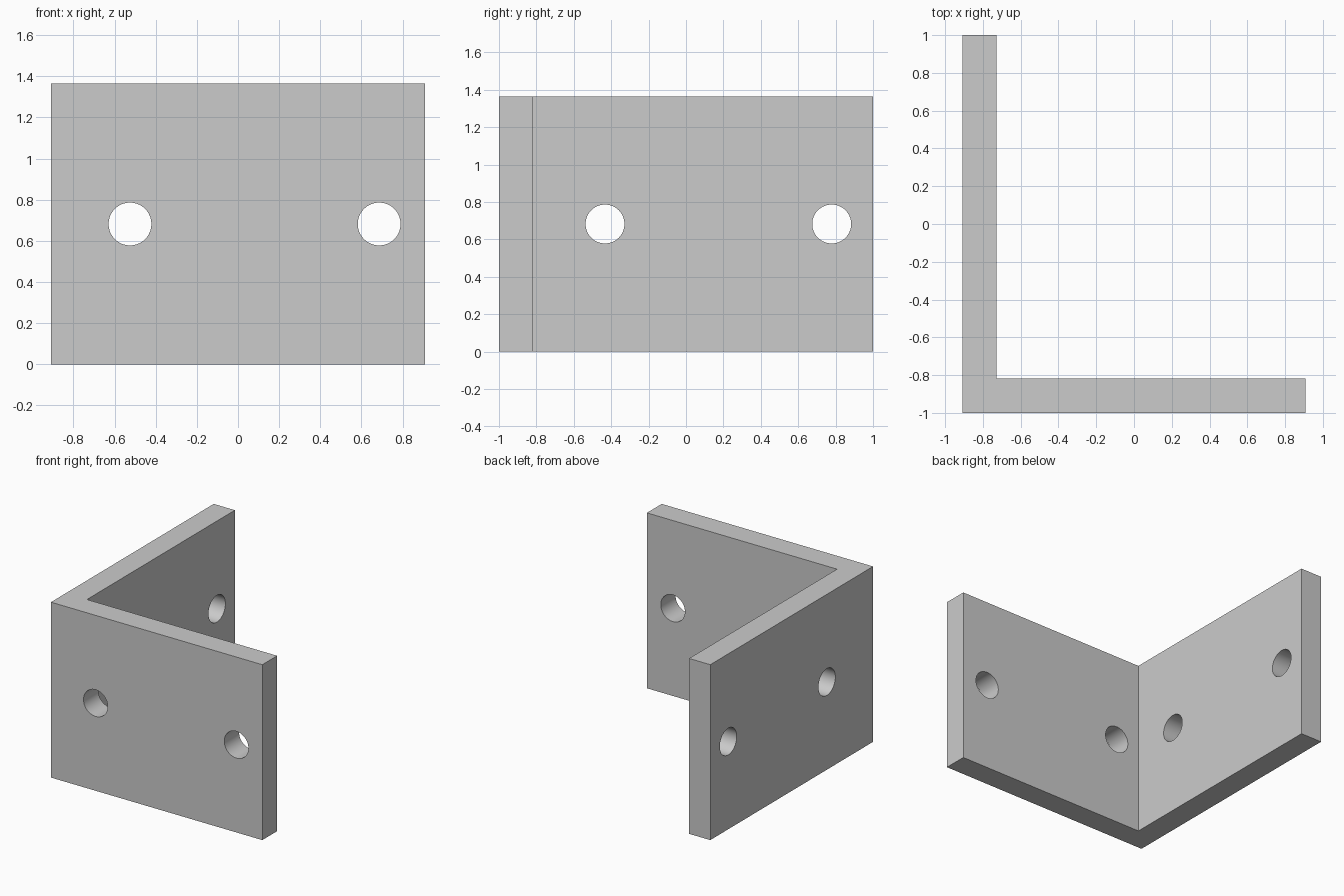
import bpy, bmesh
from math import pi, radians
from mathutils import Matrix, Vector

if "Cube" in bpy.data.objects:
    bpy.data.objects.remove(bpy.data.objects["Cube"])

W, D, H, T = 1.818, 2.0, 1.364, 0.182   # width, depth, height, plate thickness
HOLE_R = 0.104
x0, y0 = -W / 2, -D / 2


def make_object(name, bm):
    mesh = bpy.data.meshes.new(name)
    bmesh.ops.recalc_face_normals(bm, faces=bm.faces)
    bm.to_mesh(mesh)
    bm.free()
    obj = bpy.data.objects.new(name, mesh)
    bpy.context.collection.objects.link(obj)
    return obj


# L-shaped angle bracket, extruded upwards
bm = bmesh.new()
profile = [(x0, y0), (-x0, y0), (-x0, y0 + T), (x0 + T, y0 + T), (x0 + T, -y0), (x0, -y0)]
face = bm.faces.new([bm.verts.new((x, y, 0)) for x, y in profile])
top = bmesh.ops.extrude_face_region(bm, geom=[face])["geom"]
bmesh.ops.translate(bm, vec=(0, 0, H), verts=[v for v in top if isinstance(v, bmesh.types.BMVert)])
bracket = make_object("angle_bracket", bm)


# Screw holes: two through each plate
def add_hole(bm, centre, axis):
    rot = Matrix.Rotation(pi / 2, 4, axis)
    bmesh.ops.create_cone(bm, cap_ends=True, segments=64, radius1=HOLE_R, radius2=HOLE_R,
                          depth=T * 2, matrix=Matrix.Translation(Vector(centre)) @ rot)


bm = bmesh.new()
for x in (-0.525, 0.686):
    add_hole(bm, (x, y0 + T / 2, H / 2), 'X')
for y in (-0.433, 0.779):
    add_hole(bm, (x0 + T / 2, y, H / 2), 'Y')
cutter = make_object("hole_cutter", bm)
cutter.hide_render = True

cut = bracket.modifiers.new("screw_holes", 'BOOLEAN')
cut.operation = 'DIFFERENCE'
cut.solver = 'EXACT'
cut.object = cutter

bpy.context.view_layer.objects.active = bracket
bracket.select_set(True)
bpy.ops.object.modifier_apply(modifier=cut.name)
bpy.data.objects.remove(cutter)

# Smooth hole walls, crisp plate edges
bpy.ops.object.shade_smooth_by_angle(angle=radians(30))
